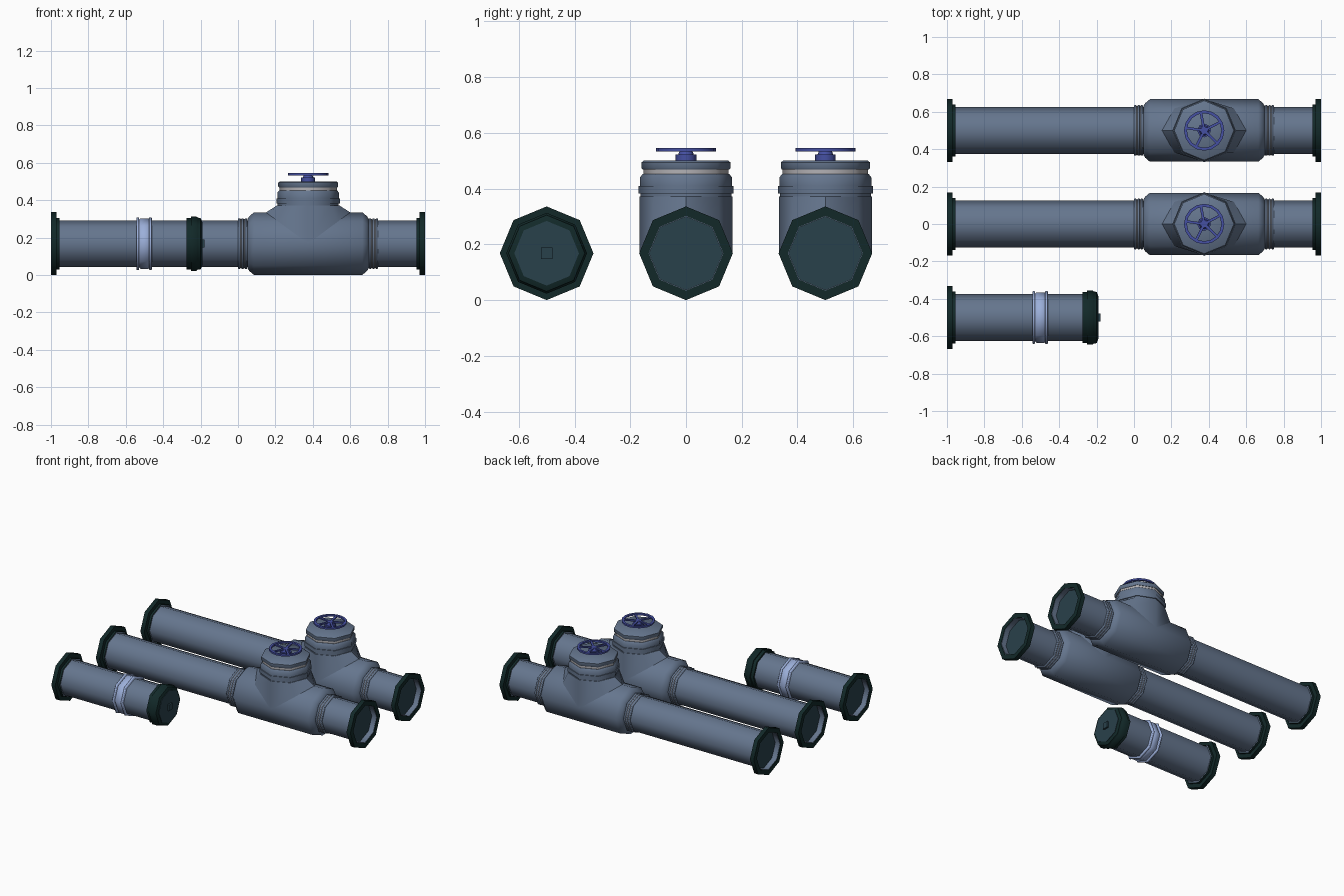
import bpy, bmesh
from math import sin, cos, pi, radians
from mathutils import Matrix, Vector

if "Cube" in bpy.data.objects:
    bpy.data.objects.remove(bpy.data.objects["Cube"])


def material(name, rgb):
    m = bpy.data.materials.new(name)
    m.use_nodes = True
    m.diffuse_color = (*rgb, 1)
    m.node_tree.nodes["Principled BSDF"].inputs["Base Color"].default_value = (*rgb, 1)
    return m


PIPE = material("slate blue", (0.13, 0.18, 0.27))
DARK = material("dark green", (0.006, 0.022, 0.022))
DISC = material("deep teal", (0.022, 0.052, 0.07))
BAND = material("pale blue", (0.33, 0.43, 0.70))
SEAL = material("light grey", (0.45, 0.44, 0.46))
BLUE = material("wheel blue", (0.06, 0.08, 0.36))

CZ = 0.168      # height of the pipe axis
TX = 0.375      # x of the valve axis


def finish(name, bm, mats):
    bmesh.ops.recalc_face_normals(bm, faces=bm.faces)
    mesh = bpy.data.meshes.new(name)
    bm.to_mesh(mesh)
    bm.free()
    for m in mats:
        mesh.materials.append(m)
    ob = bpy.data.objects.new(name, mesh)
    bpy.context.collection.objects.link(ob)
    bpy.ops.object.select_all(action='DESELECT')
    ob.select_set(True)
    bpy.context.view_layer.objects.active = ob
    bpy.ops.object.shade_smooth_by_angle(angle=radians(48))
    return ob


def loft(name, rings, mats, closed=False):
    """Skin a list of point rings; cap the ends or close into a loop."""
    bm = bmesh.new()
    vs = [[bm.verts.new(p) for p in ring] for ring in rings]
    n = len(vs[0])
    pairs = list(zip(vs, vs[1:])) + ([(vs[-1], vs[0])] if closed else [])
    for a, b in pairs:
        for i in range(n):
            j = (i + 1) % n
            bm.faces.new((a[i], a[j], b[j], b[i]))
    if not closed:
        for ring in (vs[0], vs[-1]):
            bm.faces.new(ring).material_index = len(mats) - 1
    return finish(name, bm, mats)


def lathe(name, profile, y, mats, axis='X', n=8, closed=False):
    """Revolve (position, radius) pairs round the pipe or valve axis."""
    rings = []
    for p, r in profile:
        ts = [2 * pi * i / n for i in range(n)]
        if axis == 'X':
            rings.append([(p, y + r * sin(t), CZ + r * cos(t)) for t in ts])
        else:
            rings.append([(TX + r * cos(t), y + r * sin(t), p) for t in ts])
    return loft(name, rings, mats, closed)


def box(name, size, matrix, mat):
    bm = bmesh.new()
    bmesh.ops.create_cube(bm, size=1, matrix=matrix @ Matrix.Diagonal((*size, 1)))
    return finish(name, bm, [mat])


def pipe(name, x0, x1, y):
    # Tube with recessed dark discs at both ends
    end = [(.04, .131), (.003, .131), (.003, .134), (.043, .134), (.043, .125)]
    prof = [(x0 + d, r) for d, r in end] + [(x1 - d, r) for d, r in reversed(end)]
    lathe(name, prof, y, [PIPE, DISC])


def flange(name, x, s, y):
    prof = [(0, .134), (0, .168), (.03, .168), (.03, .138), (.045, .138), (.045, .134)]
    lathe(name, [(x + s * d, r) for d, r in prof], y, [DARK], closed=True)


def ring(name, x, width, r, y, mat):
    b = width * .2
    lathe(name, [(x, r - b), (x + b, r), (x + width - b, r), (x + width, r - b)], y, [mat])


def coupling(name, x, y):
    # Three beads with thin grey seals between
    for k in range(3):
        ring(f"{name}_bead_{k}", x + k * .018, .013, .135, y, PIPE)
    for k in range(2):
        ring(f"{name}_seal_{k}", x + .013 + k * .018, .005, .131, y, SEAL)


def tee(tag, y):
    # Main body
    half = [(.05, .13), (.06, .146), (.085, .167)]
    prof = half + [(2 * TX - p, r) for p, r in reversed(half)]
    lathe(f"{tag}_tee_body", prof, y, [PIPE])
    coupling(f"{tag}_left_coupling", .70, y)
    coupling(f"{tag}_right_coupling", 0, y)

    # Saddle blending the neck into the body
    ts = [2 * pi * i / 8 for i in range(8)]
    r = .167
    low = [(TX + .225 * cos(t), y + r * sin(t), CZ + r * abs(cos(t))) for t in ts]
    top = [(TX + r * cos(t), y + r * sin(t), .372) for t in ts]
    loft(f"{tag}_neck_saddle", [low, top], [PIPE])

    # Neck, seal and bonnet lid
    lathe(f"{tag}_neck", [(.372, .163), (.382, .163), (.382, .17), (.41, .17), (.41, .165),
                          (.44, .165), (.453, .155)], y, [PIPE], 'Z')
    lathe(f"{tag}_neck_seal", [(.45, .153), (.472, .153)], y, [SEAL], 'Z')
    lathe(f"{tag}_bonnet", [(.468, .156), (.474, .16), (.494, .16), (.5, .152)], y, [PIPE], 'Z')

    # Stem and hand wheel
    lathe(f"{tag}_stem", [(.498, .037), (.522, .037), (.522, .028), (.543, .02)],
          y, [BLUE], 'Z')
    lathe(f"{tag}_wheel_rim", [(.533, .092), (.533, .108), (.545, .108), (.545, .092)],
          y, [BLUE], 'Z', 16, True)
    for k in range(5):
        m = (Matrix.Translation((TX, y, .538)) @ Matrix.Rotation(radians(100 + 72 * k), 4, 'Z')
             @ Matrix.Translation((.053, 0, 0)))
        box(f"{tag}_wheel_spoke_{k}", (.09, .014, .009), m, BLUE)


# Two long valve pipes
for tag, y in (("middle", 0), ("back", .5)):
    pipe(f"{tag}_pipe", -1, 1, y)
    flange(f"{tag}_right_flange", -1, 1, y)
    flange(f"{tag}_left_flange", 1, -1, y)
    tee(tag, y)

# Short capped pipe
Y = -.5
pipe("short_pipe", -1, -.21, Y)
flange("short_flange", -1, 1, Y)
ring("joint_band", -.535, .07, .135, Y, BAND)
for x in (-.543, -.475):
    ring("joint_seal", x, .014, .141, Y, BAND)
lathe("end_cap", [(-.275, .125), (-.275, .137), (-.252, .137), (-.252, .145), (-.222, .145),
                  (-.215, .139), (-.2, .137), (-.193, .122)], Y, [DARK])
lathe("end_cap_face", [(-.2, .116), (-.19, .116)], Y, [DISC])
box("end_cap_knob", (.014, .042, .042), Matrix.Translation((-.185, Y, CZ)), DISC)
